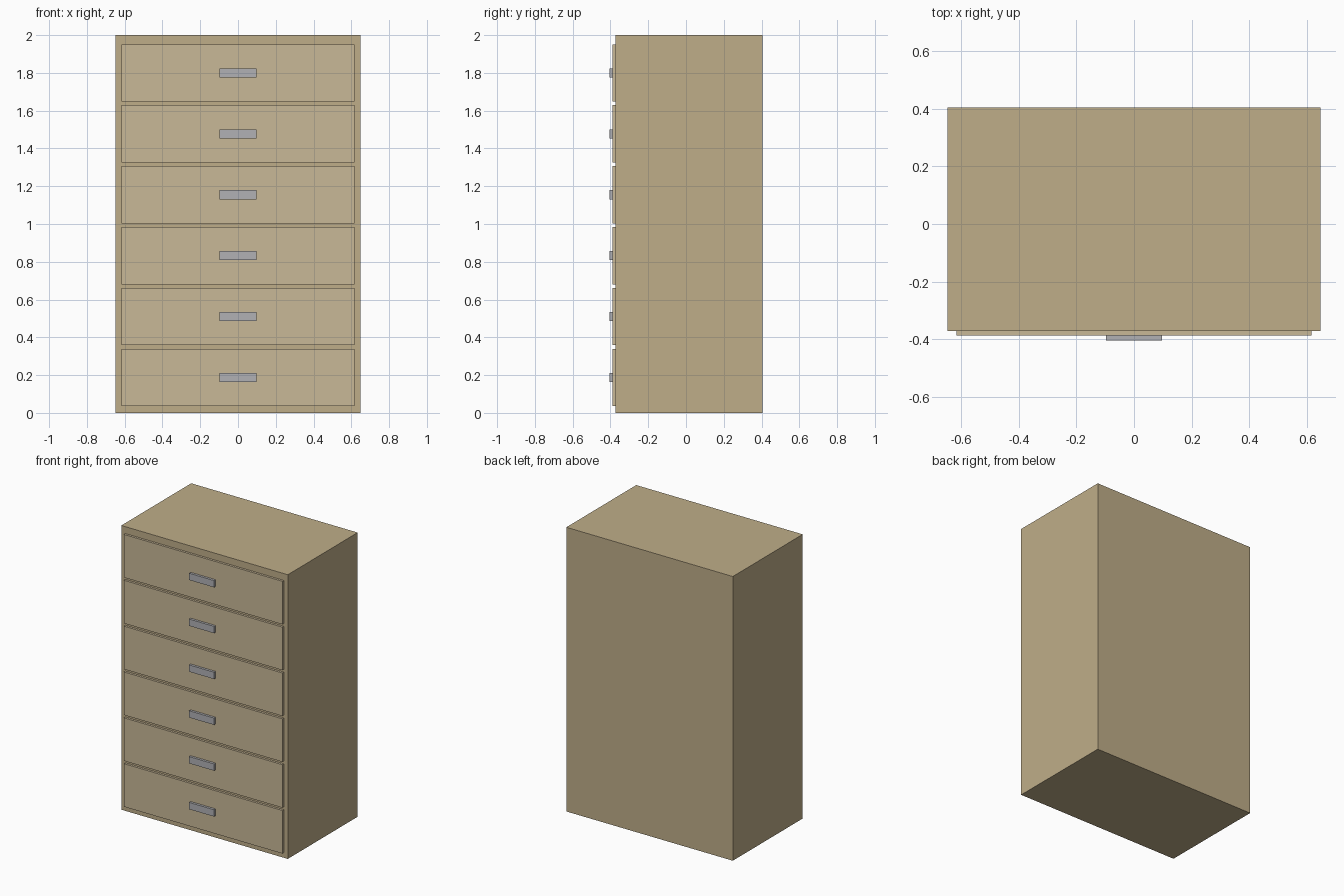
import bpy
import bmesh
from mathutils import Vector

if "Cube" in bpy.data.objects:
    bpy.data.objects.remove(bpy.data.objects["Cube"])


def material(name, color):
    mat = bpy.data.materials.new(name)
    mat.diffuse_color = (*color, 1.0)
    mat.use_nodes = True
    mat.node_tree.nodes["Principled BSDF"].inputs["Base Color"].default_value = mat.diffuse_color
    return mat


def box(name, lo, hi, mat=None):
    """Axis-aligned box between two corners."""
    lo, hi = Vector(lo), Vector(hi)
    bm = bmesh.new()
    bmesh.ops.create_cube(bm, size=1.0)
    bmesh.ops.scale(bm, vec=hi - lo, verts=bm.verts)
    bmesh.ops.translate(bm, vec=(lo + hi) / 2, verts=bm.verts)
    mesh = bpy.data.meshes.new(name)
    bm.to_mesh(mesh)
    bm.free()
    obj = bpy.data.objects.new(name, mesh)
    bpy.context.collection.objects.link(obj)
    if mat:
        mesh.materials.append(mat)
    return obj


wood = material("wood", (0.52, 0.42, 0.25))
light_wood = material("light_wood", (0.58, 0.48, 0.31))
metal = material("metal", (0.44, 0.44, 0.46))

BODY_FRONT, DRAWER_FRONT, HANDLE_FRONT = -0.372, -0.388, -0.405
HALF_W, STRIP = 0.617, 0.017
COUNT, PITCH, HEIGHT, FIRST = 6, 0.3226, 0.303, 0.187

# Cabinet body
box("cabinet_body", (-0.648, BODY_FRONT, 0), (0.648, 0.405, 2), wood)

for i in range(COUNT):
    z = FIRST + i * PITCH
    z0, z1 = z - HEIGHT / 2, z + HEIGHT / 2
    inner = HALF_W - STRIP
    # Drawer front board with flush side boards
    box(f"drawer_front_{i + 1}", (-inner, DRAWER_FRONT, z0),
        (inner, BODY_FRONT, z1), light_wood)
    for side, x in (("left", -HALF_W), ("right", inner)):
        box(f"drawer_{side}_edge_{i + 1}", (x, DRAWER_FRONT, z0),
            (x + STRIP, BODY_FRONT, z1), light_wood)
    # Bar handle
    box(f"handle_{i + 1}", (-0.097, HANDLE_FRONT, z - 0.024),
        (0.097, DRAWER_FRONT, z + 0.024), metal)
